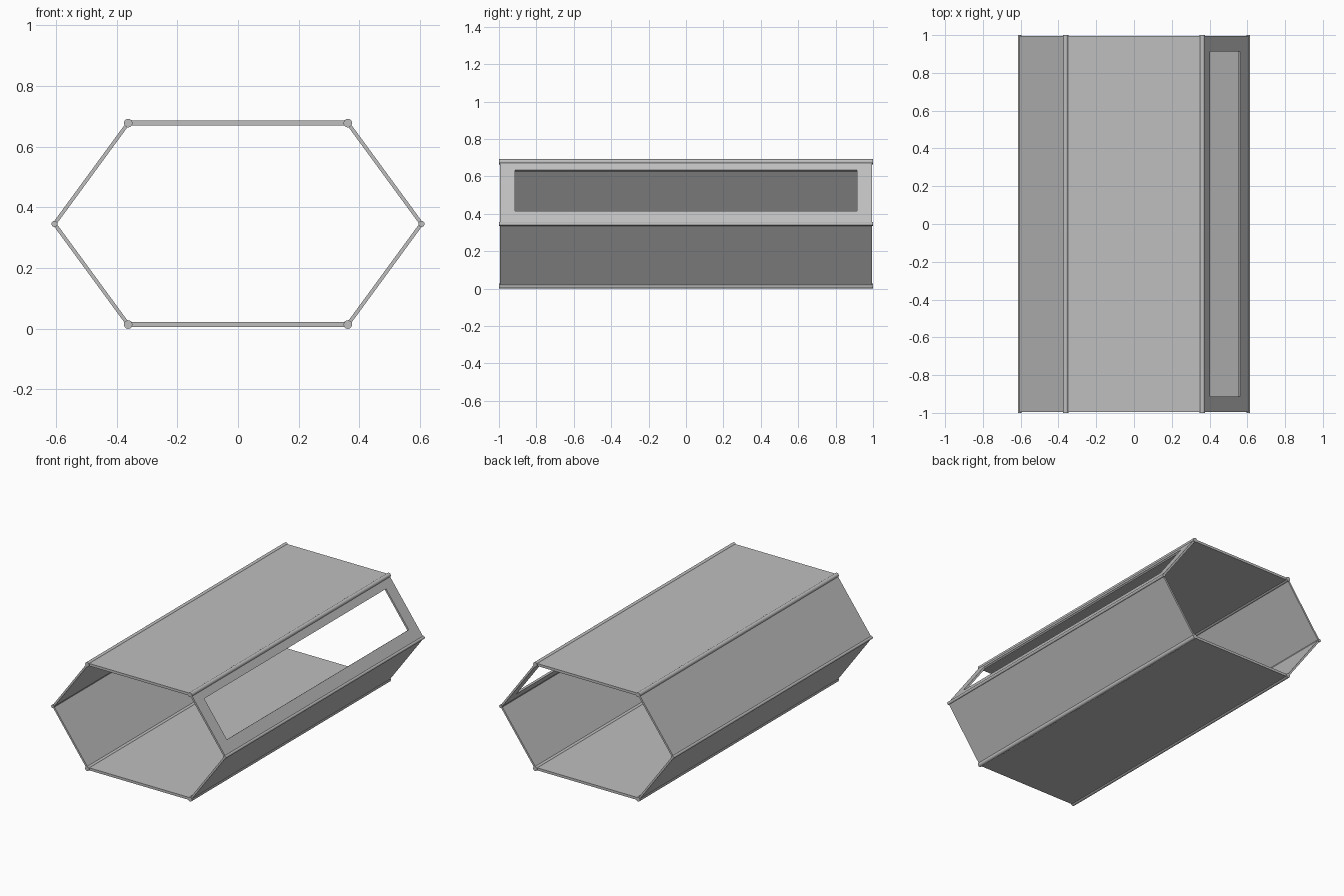
import bpy
import math

cube = bpy.data.objects.get("Cube")
if cube:
    bpy.data.objects.remove(cube, do_unlink=True)

grey = bpy.data.materials.new("light grey")
grey.use_nodes = True
colour = (0.52, 0.52, 0.52, 1)
grey.diffuse_color = colour
grey.node_tree.nodes["Principled BSDF"].inputs["Base Color"].default_value = colour

PANEL_HALF = 0.995
WINDOW_HALF = 0.914
WINDOW_SPAN = (0.146, 0.802)


def panel(name, a, b, thickness, window=False):
    """Flat sheet between two (x, z) corners, optionally with a long opening."""
    def point(t, y):
        return (a[0] + (b[0] - a[0]) * t, y, a[1] + (b[1] - a[1]) * t)

    def rectangle(t0, t1, half):
        return [point(t0, -half), point(t1, -half), point(t1, half), point(t0, half)]

    verts = rectangle(0, 1, PANEL_HALF)
    faces = [(0, 1, 2, 3)]
    if window:
        verts += rectangle(*WINDOW_SPAN, WINDOW_HALF)
        faces = [(i, (i + 1) % 4, (i + 1) % 4 + 4, i + 4) for i in range(4)]
    mesh = bpy.data.meshes.new(name)
    mesh.from_pydata(verts, [], faces)
    mesh.materials.append(grey)
    obj = bpy.data.objects.new(name, mesh)
    bpy.context.collection.objects.link(obj)
    solid = obj.modifiers.new("thickness", "SOLIDIFY")
    solid.thickness = thickness
    solid.offset = 0


def rod(name, corner, radius):
    """Round edge rod running the full length of the tube."""
    bpy.ops.mesh.primitive_cylinder_add(
        vertices=24, radius=radius, depth=2,
        location=(corner[0], 0, corner[1]), rotation=(math.pi / 2, 0, 0))
    obj = bpy.context.object
    obj.name = name
    obj.data.materials.append(grey)
    bpy.ops.object.shade_smooth_by_angle(angle=math.radians(40))


# Hexagon corners by side
X_IN, X_OUT = 0.362, 0.605
LOW, MID, HIGH = 0.014, 0.346, 0.678

# Floor and roof
for name, z in (("floor_panel", LOW), ("roof_panel", HIGH)):
    panel(name, (-X_IN, z), (X_IN, z), 0.016)

# Sloping side panels and edge rods; only the left upper panel is open
for side, s in (("left", 1), ("right", -1)):
    top, middle, bottom = (s * X_IN, HIGH), (s * X_OUT, MID), (s * X_IN, LOW)
    panel(side + "_upper_panel", top, middle, 0.012, window=(s == 1))
    panel(side + "_lower_panel", middle, bottom, 0.012)
    rod(side + "_top_rod", top, 0.014)
    rod(side + "_middle_rod", middle, 0.010)
    rod(side + "_bottom_rod", bottom, 0.014)
